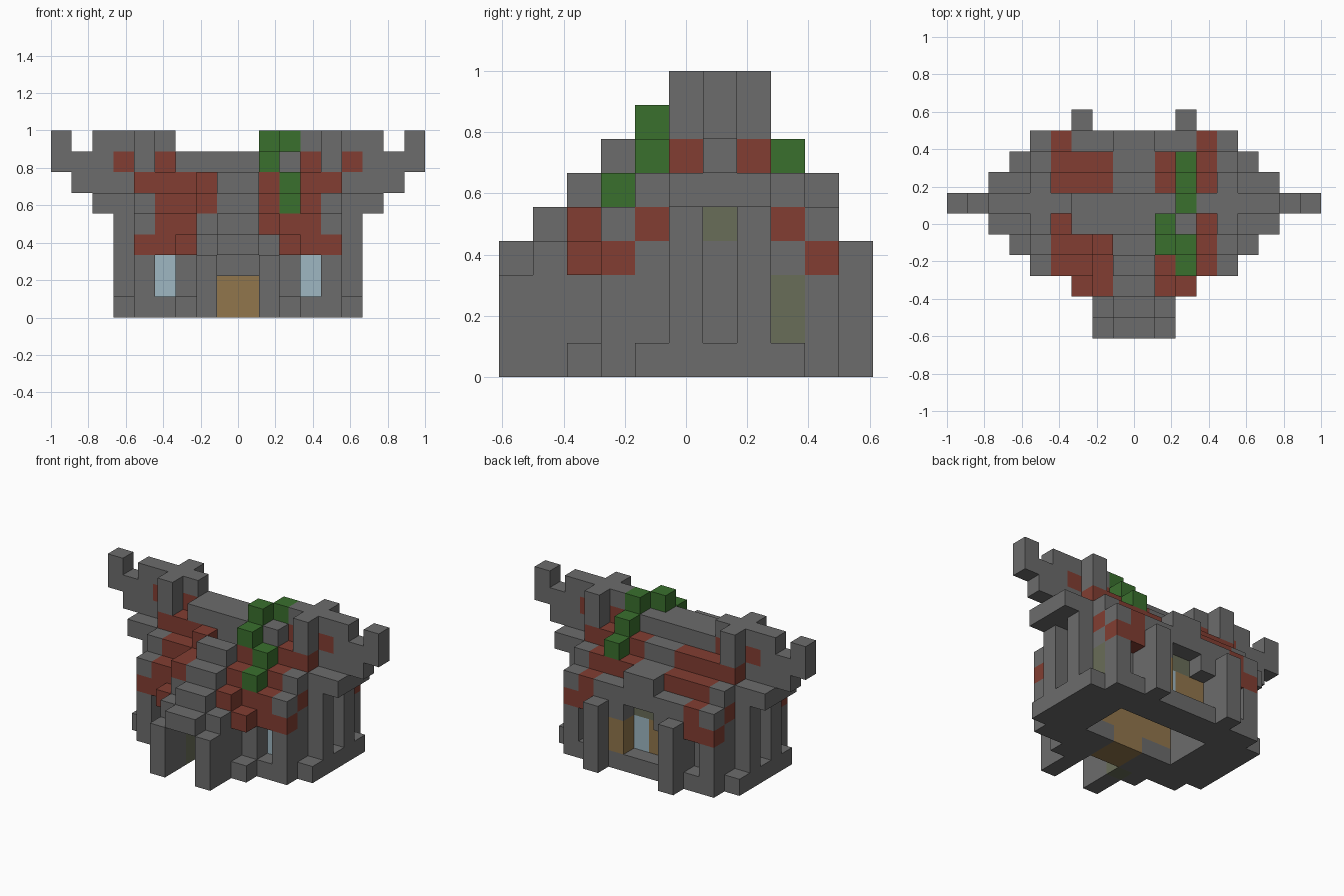
import bpy
import bmesh
from mathutils import Vector

cube = bpy.data.objects.get("Cube")
if cube:
    bpy.data.objects.remove(cube)

U = 1 / 9  # block size


def material(name, rgb):
    m = bpy.data.materials.new(name)
    m.use_nodes = True
    m.diffuse_color = (*rgb, 1)
    m.node_tree.nodes["Principled BSDF"].inputs["Base Color"].default_value = (*rgb, 1)
    return m


stone = material("grey stone", (0.15, 0.15, 0.15))
brick = material("red brick", (0.223, 0.048, 0.032))
leaf = material("green leaves", (0.042, 0.162, 0.027))
wood = material("brown planks", (0.283, 0.181, 0.072))
glass = material("pale blue glass", (0.342, 0.474, 0.539))
moss = material("mossy stone", (0.141, 0.153, 0.098))

parts = {"walls": stone, "pillars": stone, "porch": stone, "gable_trim": stone,
         "ridge": stone, "roof": brick, "vine": leaf, "inner_planks": wood,
         "windows": glass, "mossy_blocks": moss}
cells = {}


def span(v):
    return range(v, v + 1) if isinstance(v, int) else range(v[0], v[1] + 1)


def fill(part, xs, ys, zs, mirror=False):
    """Fill inclusive block ranges with a part, or carve them when part is None."""
    for x in span(xs):
        for y in span(ys):
            for z in span(zs):
                for c in {(x, y, z), (-1 - x if mirror else x, y, z)}:
                    if part:
                        cells[c] = part
                    else:
                        cells.pop(c, None)


# Main body with stepped brick roof, highest along the middle row
for y in range(3, 10):
    top = 7 - abs(y - 6)
    fill("walls", (-5, 4), y, (0, top - 2))
    fill("roof", (-4, 3), y, (top - 1, top))
    fill("ridge", (-1, 0), y, (top - 1, top))
    # Gable edge: brick course capped with stone
    fill("roof", 4, y, top - 1, True)
    fill("gable_trim", 4, y, top, True)
for y in (5, 7):
    fill("walls", 4, y, 5, True)
    fill("roof", 4, y, 6, True)
    fill("gable_trim", 4, y, (7, 8), True)

# Ridge and upswept horns
fill("ridge", (-3, 2), (5, 6), 7)
fill("gable_trim", (3, 6), 6, 8, True)
fill("gable_trim", (4, 8), 6, 7, True)
fill("gable_trim", 8, 6, 8, True)
fill("gable_trim", (4, 7), 6, 6, True)
fill("gable_trim", (5, 6), (5, 7), 5, True)
fill("roof", 3, 6, 7, True)
fill("roof", 5, 6, 7, True)

# Side plinth, pillars and upper side opening
fill("walls", 5, (4, 8), 0, True)
for y in (5, 7):
    fill("pillars", 5, y, (0, 4), True)
fill("mossy_blocks", 4, 6, 4)
fill("walls", -5, 6, 4)
fill("mossy_blocks", 4, 8, (1, 2))

# Front gable over the entrance, stepping down to the porch
fill("porch", (-2, 1), 2, (0, 3))
for y in range(4):
    fill("porch", (-1, 0), y, (max(2, 2 + y), 3 + y))
fill("roof", 1, 4, 6, True)
fill("roof", 1, 3, 5, True)
fill("roof", 1, 2, 4)
fill("porch", -2, 2, 4)
fill("roof", -2, 2, 5)
fill("roof", 2, 2, 3, True)
fill("walls", 2, 2, 0, True)
fill("porch", (-2, 1), 1, 3)
fill("pillars", 1, 1, (0, 3), True)
fill("pillars", 1, 0, (0, 2), True)
fill(None, (-1, 0), (0, 2), (0, 1))
fill(None, (-1, 0), (0, 1), 2)
fill("mossy_blocks", -2, 2, (0, 1))

# Front and back window niches
fill(None, 3, 3, (1, 2), True)
fill("windows", 3, 4, (1, 2), True)
fill(None, 3, 9, (1, 2), True)

# Back gable with its recessed opening
fill("porch", (-3, 2), 9, 4)
fill("porch", (-1, 0), 9, (4, 5))
fill("porch", (-3, 2), 9, 3)
fill("pillars", 2, 9, (0, 3), True)
fill("pillars", 2, 10, (0, 3), True)
fill(None, (-2, 1), 9, (1, 2))
fill(None, (-1, 0), 9, 3)
fill("mossy_blocks", (-1, 0), 8, 3)

# Hollow room, open below, with plank lining
fill("inner_planks", (-3, 2), (4, 8), (1, 3))
fill(None, (-3, 2), (5, 7), (0, 2))
fill("inner_planks", (-1, 0), (3, 4), (0, 1))
fill("inner_planks", (-2, 1), 8, (1, 2))
fill("mossy_blocks", (-1, 0), 8, 3)
fill("windows", 0, 8, (1, 2))
fill("inner_planks", 1, 9, (1, 2))

# Creeping vine over the ridge
for block in ((2, 3, 5), (2, 4, 6), (1, 4, 7), (1, 5, 8),
              (2, 6, 8), (2, 7, 7), (2, 8, 6)):
    fill("vine", *block)

# Turn each part into a mesh of its exposed block faces
for part, mat in parts.items():
    bm = bmesh.new()
    for c in [k for k, p in cells.items() if p == part]:
        mid = Vector((c[0] + 0.5, c[1] - 5, c[2] + 0.5))
        for axis in range(3):
            for s in (-1, 1):
                near = list(c)
                near[axis] += s
                if tuple(near) in cells:
                    continue
                n, a, b = Vector(), Vector(), Vector()
                n[axis] = s / 2
                a[(axis + 1) % 3] = 0.5
                b[(axis + 2) % 3] = s / 2
                bm.faces.new([bm.verts.new((mid + n + p) * U)
                              for p in (-a - b, a - b, a + b, b - a)])
    bmesh.ops.remove_doubles(bm, verts=bm.verts, dist=U / 100)
    mesh = bpy.data.meshes.new(part)
    bm.to_mesh(mesh)
    bm.free()
    mesh.materials.append(mat)
    bpy.context.scene.collection.objects.link(bpy.data.objects.new(part, mesh))
